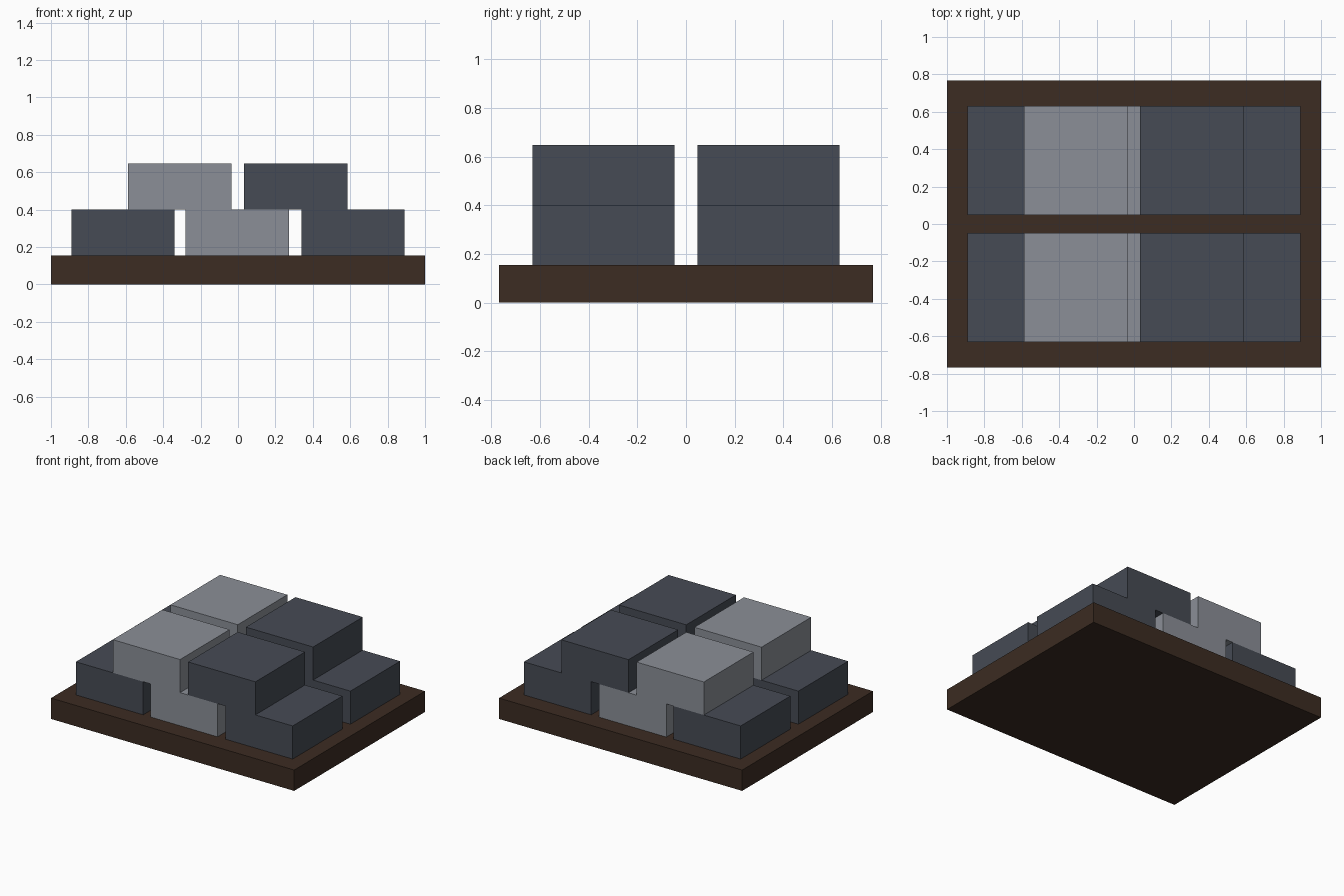
import bpy

if "Cube" in bpy.data.objects:
    bpy.data.objects.remove(bpy.data.objects["Cube"])


def material(name, rgb):
    m = bpy.data.materials.new(name)
    m.diffuse_color = (*rgb, 1.0)
    m.use_nodes = True
    m.node_tree.nodes["Principled BSDF"].inputs["Base Color"].default_value = m.diffuse_color
    return m


BROWN = material("dark_brown_wood", (0.045, 0.025, 0.016))
DARK = material("dark_slate", (0.061, 0.070, 0.089))
LIGHT = material("light_grey", (0.258, 0.275, 0.310))


def box(name, centre, size, mat):
    bpy.ops.mesh.primitive_cube_add(size=1, location=centre)
    ob = bpy.context.object
    ob.name = name
    ob.scale = size
    bpy.ops.object.transform_apply(location=False, rotation=False, scale=True)
    ob.data.materials.append(mat)
    return ob


BASE_H = 0.155
BLOCK = (0.553, 0.583, 0.246)  # width, depth, height of every block

# Base slab
box("base_slab", (0, 0, BASE_H / 2), (2.0, 1.536, BASE_H), BROWN)

# Each row: three blocks below, two bridging the gaps above
layers = [
    [("lower_left", -0.615, DARK), ("lower_middle", -0.003, LIGHT), ("lower_right", 0.615, DARK)],
    [("upper_left", -0.312, LIGHT), ("upper_right", 0.308, DARK)],
]
for row, y in (("front", -0.339), ("back", 0.339)):
    for level, blocks in enumerate(layers):
        z = BASE_H + BLOCK[2] * (level + 0.5)
        for name, x, mat in blocks:
            box(f"{row}_{name}_block", (x, y, z), BLOCK, mat)
